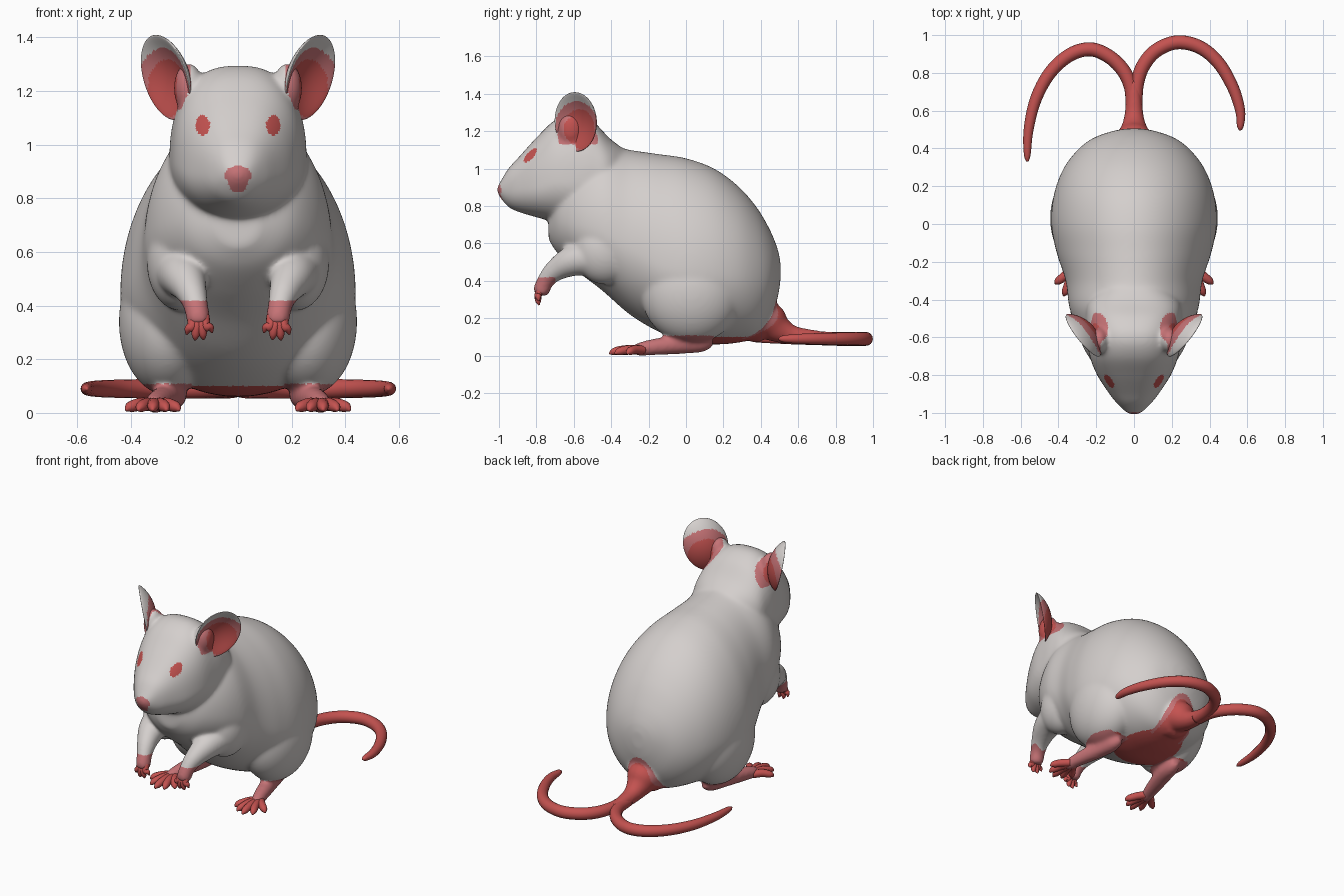
import bpy, bmesh, math
from mathutils import Vector

if "Cube" in bpy.data.objects:
    bpy.data.objects.remove(bpy.data.objects["Cube"])

def material(name, rgb):
    m = bpy.data.materials.new(name)
    m.diffuse_color = (*rgb, 1)
    m.use_nodes = True
    m.node_tree.nodes["Principled BSDF"].inputs["Base Color"].default_value = m.diffuse_color
    return m

MATS = [material("pale grey fur", (0.66, 0.625, 0.61)),
        material("red skin", (0.55, 0.085, 0.08)),
        material("pink skin", (0.56, 0.17, 0.18))]
FUR, RED, PINK = 0, 1, 2

def smooth_rows(rows, n=6):
    """Catmull-Rom interpolation of rows of numbers."""
    out = []
    for i in range(len(rows) - 1):
        p = [rows[max(0, min(len(rows) - 1, i + k))] for k in (-1, 0, 1, 2)]
        for j in range(n):
            t = j / n
            out.append([0.5 * (2 * b + (c - a) * t + (2 * a - 5 * b + 4 * c - d) * t * t
                               + (3 * b - a - 3 * c + d) * t ** 3) for a, b, c, d in zip(*p)])
    return out + [list(rows[-1])]

def skin(name, rings, mat=FUR):
    """Closed smooth surface through a list of rings."""
    bm = bmesh.new()
    vs = [[bm.verts.new(p) for p in r] for r in rings]
    n = len(vs[0])
    for a, b in zip(vs, vs[1:]):
        for i in range(n):
            bm.faces.new((a[i], a[(i + 1) % n], b[(i + 1) % n], b[i]))
    bm.faces.new(vs[0])
    bm.faces.new(vs[-1])
    bmesh.ops.recalc_face_normals(bm, faces=bm.faces)
    me = bpy.data.meshes.new(name)
    bm.to_mesh(me)
    bm.free()
    for m in MATS:
        me.materials.append(m)
    for p in me.polygons:
        p.material_index = mat
        p.use_smooth = True
    ob = bpy.data.objects.new(name, me)
    bpy.context.collection.objects.link(ob)
    return ob

def loft(name, rows, e=2.0, n=128):
    """Upright sections along y: y, bottom z, top z, z of widest point, half width."""
    rings = []
    for y, zb, zt, zw, w in smooth_rows(rows, 10):
        ring = []
        for k in range(n):
            c, s = math.cos(2 * math.pi * k / n), math.sin(2 * math.pi * k / n)
            q = e if s > 0 else 2.0
            x = math.copysign(abs(c) ** (2 / q), c) * w
            z = math.copysign(abs(s) ** (2 / q), s)
            ring.append((x, y, zw + z * (zt - zw if s > 0 else zw - zb)))
        rings.append(ring)
    return skin(name, rings)

def tube(name, rows, side=1, mat=FUR, n=16):
    """Tapered tube along points x, y, z, radius."""
    rows = smooth_rows(rows)
    pts = [Vector((r[0] * side, r[1], r[2])) for r in rows]
    rings = []
    for i, p in enumerate(pts):
        t = (pts[min(i + 1, len(pts) - 1)] - pts[max(i - 1, 0)]).normalized()
        a = t.cross(Vector((0, 0, 1))).normalized()
        b = a.cross(t)
        rings.append([p + rows[i][3] * (a * math.cos(2 * math.pi * k / n)
                                        + b * math.sin(2 * math.pi * k / n)) for k in range(n)])
    return skin(name, rings, mat)

def ellipsoid(name, c, r, side, n=48):
    rings = []
    for i in range(1, 32):
        a = math.pi * i / 32
        rings.append([(side * (c[0] + r[0] * math.sin(a) * math.cos(2 * math.pi * k / n)),
                       c[1] + r[1] * math.cos(a),
                       c[2] + r[2] * math.sin(a) * math.sin(2 * math.pi * k / n)) for k in range(n)])
    return skin(name, rings)

# Torso and head
parts = [
    loft("torso", [
        (0.505, .40, .50, .45, .04), (0.49, .31, .57, .45, .12), (0.45, .19, .67, .42, .225),
        (0.38, .10, .79, .42, .31), (0.28, .07, .905, .43, .38), (0.15, .06, 1.0, .44, .425),
        (0.0, .07, 1.055, .45, .438), (-0.15, .13, 1.078, .49, .41), (-0.3, .22, 1.10, .58, .362),
        (-0.45, .35, 1.13, .66, .34), (-0.58, .45, 1.06, .70, .285), (-0.68, .54, .95, .72, .20),
        (-0.735, .62, .80, .70, .08)]),
    loft("head", [
        (-1.008, .87, .905, .888, .02), (-0.99, .84, .935, .885, .05), (-0.95, .795, 1.0, .885, .09),
        (-0.9, .77, 1.055, .89, .13), (-0.8, .74, 1.165, .90, .195), (-0.7, .715, 1.26, .93, .235),
        (-0.6, .70, 1.295, .93, .25), (-0.5, .70, 1.255, .94, .255), (-0.4, .78, 1.155, .94, .235),
        (-0.28, .88, 1.07, .95, .10)], e=2.5),
    # Root of the tails
    tube("tail_root", [(0, .36, .19, .12), (0, .44, .18, .11), (0, .50, .14, .075),
                       (0, .57, .11, .053), (0, .68, .097, .042), (0, .76, .092, .036)])]

# Shoulders, thighs, arms, feet and ear bases are fused into the body
for s in (-1, 1):
    parts += [
        ellipsoid("thigh", (.262, .03, .34), (.182, .27, .275), s),
        ellipsoid("shoulder", (.215, -.43, .56), (.125, .17, .18), s),
        ellipsoid("ear_base", (.185, -.615, 1.21), (.055, .07, .095), s),
        tube("arm", [(.20, -.42, .53, .06), (.215, -.50, .525, .092), (.20, -.61, .505, .083),
                     (.175, -.70, .455, .060), (.157, -.75, .40, .047), (.148, -.775, .345, .045),
                     (.146, -.782, .325, .03)], s),
        tube("foot", [(.225, .14, .075, .025), (.235, .09, .066, .046), (.25, 0, .062, .052),
                      (.285, -.14, .05, .047), (.31, -.24, .036, .038), (.318, -.285, .028, .026)], s)]

with bpy.context.temp_override(active_object=parts[0], object=parts[0], selected_objects=parts,
                               selected_editable_objects=parts):
    bpy.ops.object.join()
body = parts[0]
body.name = "body"
rem = body.modifiers.new("fuse", 'REMESH')
rem.mode = 'VOXEL'
rem.voxel_size = 0.009
smo = body.modifiers.new("soften", 'SMOOTH')
smo.factor = 0.5
smo.iterations = 24
dg = bpy.context.evaluated_depsgraph_get()
fused = bpy.data.meshes.new_from_object(body.evaluated_get(dg))
body.modifiers.clear()
body.data = fused
fused.materials.clear()
for m in MATS:
    fused.materials.append(m)

def ear_colour(c, r1, r2):
    d = (Vector((abs(c.x), c.y, c.z)) - Vector((.27, -.575, 1.21))).length
    return RED if d < r1 else PINK if d < r2 else FUR

def body_colour(c):
    x, y, z = abs(c.x), c.y, c.z
    if y < -.7 and math.hypot((x - .132) / .026, (z - 1.072) / .038) < 1:
        return RED                                       # eyes
    if y < -.95 and math.hypot(x / (.052 if z > .87 else .04), (z - .872) / .05) < 1:
        return PINK                                      # nose
    if y < -.7 and z < .42:
        return PINK                                      # hands
    if z > 1.13:
        return ear_colour(c, .09, .14)                   # ear bases
    if y > .3:                                           # tail root
        d = math.hypot(x / .10, (z - .1) / .19)
        if d < 1 or y > .53:
            return RED
        if d < 1.2:
            return PINK
    if z < .108 and y < .15 and x > .17:
        return PINK                                      # feet
    return RED if z < .10 else FUR                       # bare underside

for p in fused.polygons:
    p.use_smooth = True
    p.material_index = body_colour(p.center)

# Cupped ears
def ear(side):
    c, u, v = Vector((.27, -.59, 1.25)), Vector((.6, .8, 0)), Vector((.22, -.03, .97)).normalized()
    n = u.cross(v).normalized()
    steps = [.04 + .05 * i for i in range(19)] + [.97, .99]
    prof = [(r, 1) for r in steps] + [(1, 0)] + [(r, -1) for r in reversed(steps)]
    rings = []
    for r, f in prof:
        off = -.055 * (1 - r * r) + f * .015 * math.sqrt(1 - r ** 4)
        ring = []
        for k in range(72):
            a = 2 * math.pi * k / 72
            q = c + u * (.14 * r * math.cos(a)) + v * (.163 * r * math.sin(a)) + n * off
            ring.append((q.x * side, q.y, q.z))
        rings.append(ring)
    ob = skin("ear", rings)
    for p in ob.data.polygons:
        p.material_index = ear_colour(p.center, .108, .15)

# Ears, fingers and toes on both sides
for s in (-1, 1):
    ear(s)
    for x, z in ((.096, .298), (.128, .272), (.160, .270), (.192, .292)):
        m = (x + .148) / 2
        tube("finger", [(.148 + (x - .148) * .4, -.775, .36, .022), (m, -.79, .325, .020),
                        (m + (x - m) * .7, -.79, z + .02, .015), (x, -.785, z, .003)], s, RED, 12)
    for x, y in ((.218, -.345), (.265, -.39), (.318, -.41), (.372, -.38), (.418, -.315)):
        mx, my = (.31 + x) / 2, (-.23 + y) / 2
        tube("toe", [(.31 + (x - .31) * .15, -.23, .03, .024), (mx, my, .032, .024),
                     (mx + (x - mx) * .7, my + (y - my) * .7, .022, .020), (x, y, .010, .005)], s, RED, 12)

# Two curling tails
tube("right_tail", [(.008, .62, .095, .036), (.016, .74, .092, .036), (.05, .84, .09, .037),
                    (.12, .92, .09, .037), (.23, .962, .09, .037), (.35, .935, .09, .036),
                    (.45, .85, .09, .034), (.525, .72, .09, .031), (.562, .60, .09, .026),
                    (.563, .52, .09, .018), (.56, .495, .09, .005)], 1, RED)
tube("left_tail", [(.008, .62, .095, .036), (.016, .72, .092, .036), (.055, .81, .09, .037),
                   (.13, .885, .09, .037), (.23, .925, .09, .037), (.34, .895, .09, .036),
                   (.445, .80, .09, .034), (.52, .66, .09, .031), (.558, .50, .09, .026),
                   (.565, .37, .09, .018), (.563, .33, .09, .005)], -1, RED)
